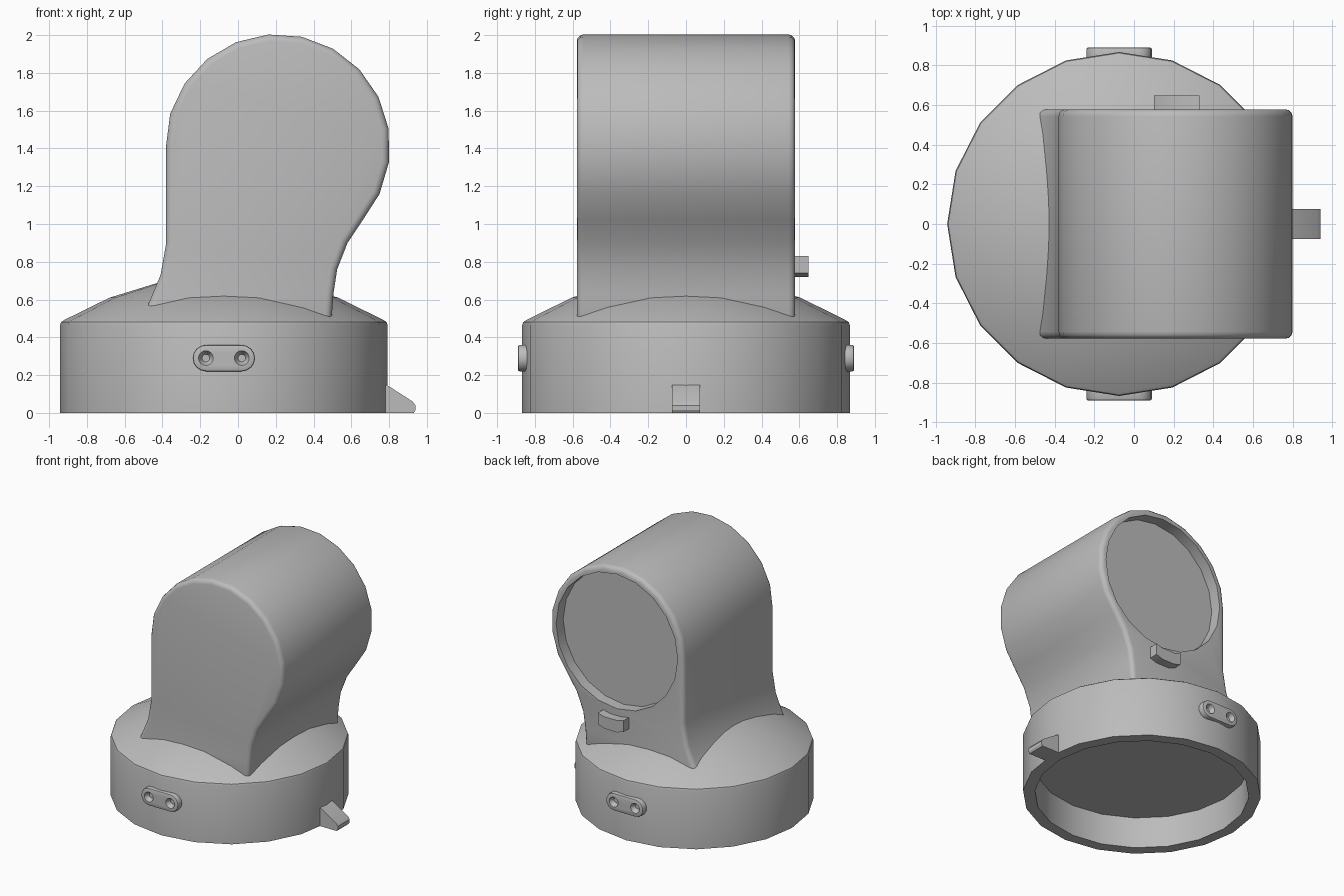
import bpy, bmesh, math
from mathutils import Matrix, Vector

cube = bpy.data.objects.get("Cube")
if cube:
    bpy.data.objects.remove(cube, do_unlink=True)

grey = bpy.data.materials.new("plain grey")
grey.use_nodes = True
GREY = (0.5, 0.5, 0.5, 1)
grey.diffuse_color = GREY
grey.node_tree.nodes["Principled BSDF"].inputs["Base Color"].default_value = GREY

BASE_X = -0.075          # axis of the round base
HEAD_X, HEAD_Z = 0.21, 1.41   # axis of the round head


def make(name, bm):
    bmesh.ops.recalc_face_normals(bm, faces=bm.faces)
    me = bpy.data.meshes.new(name)
    bm.to_mesh(me)
    bm.free()
    me.materials.append(grey)
    ob = bpy.data.objects.new(name, me)
    bpy.context.collection.objects.link(ob)
    return ob


def prism(name, outline, y0, y1):
    """Extrude an (x, z) outline from y0 to y1."""
    bm = bmesh.new()
    face = bm.faces.new([bm.verts.new((x, y0, z)) for x, z in outline])
    ext = bmesh.ops.extrude_face_region(bm, geom=[face])
    verts = [g for g in ext["geom"] if isinstance(g, bmesh.types.BMVert)]
    bmesh.ops.translate(bm, verts=verts, vec=(0, y1 - y0, 0))
    return make(name, bm)


def circle(cx, cz, r, n, start=0.0, sweep=360.0, closed=True):
    steps = n if closed else n - 1
    angles = [math.radians(start + sweep * i / steps) for i in range(n)]
    return [(cx + r * math.cos(a), cz + r * math.sin(a)) for a in angles]


def select(ob):
    bpy.ops.object.select_all(action="DESELECT")
    ob.select_set(True)
    bpy.context.view_layer.objects.active = ob


def bevel(ob, width, segments, limit=60):
    mod = ob.modifiers.new("bevel", "BEVEL")
    mod.width, mod.segments = width, segments
    mod.limit_method, mod.angle_limit = "ANGLE", math.radians(limit)
    select(ob)
    bpy.ops.object.modifier_apply(modifier=mod.name)


def cut(ob, cutter):
    mod = ob.modifiers.new("cut", "BOOLEAN")
    mod.operation, mod.object, mod.solver = "DIFFERENCE", cutter, "EXACT"
    select(ob)
    bpy.ops.object.modifier_apply(modifier=mod.name)
    bpy.data.objects.remove(cutter, do_unlink=True)


def smooth(ob, angle=35):
    select(ob)
    bpy.ops.object.shade_smooth_by_angle(angle=math.radians(angle))


# Round base: domed top, straight wall and a recess underneath
profile = [(0, 0.25), (0.78, 0.25), (0.78, 0), (0.867, 0), (0.867, 0.465),
           (0.862, 0.48), (0.845, 0.492), (0.605, 0.61), (0.345, 0.69), (0, 0.72)]
bm = bmesh.new()
pts = [bm.verts.new((-r, 0, z)) for r, z in profile]
edges = [bm.edges.new(pair) for pair in zip(pts, pts[1:])]
bmesh.ops.spin(bm, geom=pts + edges, cent=(0, 0, 0), axis=(0, 0, 1),
               angle=math.tau, steps=20)
bmesh.ops.remove_doubles(bm, verts=bm.verts, dist=0.0005)
bmesh.ops.translate(bm, verts=bm.verts, vec=(BASE_X, 0, 0))
smooth(make("base", bm))

# Head: rounded top on a flared neck, with a shallow round socket behind
outline = [(-0.57, 0.42), (-0.475, 0.575), (-0.41, 0.73), (-0.38, 0.9), (-0.38, 1.42)]
outline += circle(HEAD_X, HEAD_Z, 0.595, 12, 163, -188, False)
outline += [(0.66, 1.02), (0.58, 0.9), (0.525, 0.76), (0.505, 0.63), (0.49, 0.42)]
head = prism("head", outline, -0.578, 0.578)
bevel(head, 0.035, 3)
cut(head, prism("socket_cutter", circle(HEAD_X, HEAD_Z, 0.54, 20), 0.488, 0.7))
smooth(head)

# Small ledge below the socket
ledge = prism("socket_ledge", [(0.1, 0.74), (0.16, 0.72), (0.27, 0.72), (0.33, 0.74),
                               (0.33, 0.83), (0.27, 0.815), (0.16, 0.815), (0.1, 0.83)],
              0.55, 0.648)
smooth(ledge, 30)

# Wedge-shaped lip at the foot of the base
lip = prism("side_lip", [(0.75, 0), (0.93, 0), (0.94, 0.015), (0.94, 0.04),
                         (0.925, 0.06), (0.79, 0.147), (0.75, 0.147)], -0.075, 0.075)
smooth(lip, 30)

# Fixing plates on front and back, each with two countersunk holes
for side, name in ((-1, "front_plate"), (1, "back_plate")):
    shape = circle(0.02, 0.29, 0.07, 9, -90, 180, False)
    shape += circle(-0.17, 0.29, 0.07, 9, 90, 180, False)
    plate = prism(name, shape, side * 0.80, side * 0.89)
    bevel(plate, 0.01, 2)
    for x in (0.02, -0.17):
        bm = bmesh.new()
        bmesh.ops.create_cone(bm, cap_ends=True, segments=16, radius1=0.02,
                              radius2=0.042, depth=0.04)
        bm.transform(Matrix.Translation(Vector((x, side * 0.875, 0.29)))
                     @ Matrix.Rotation(-side * math.pi / 2, 4, "X"))
        cut(plate, make("hole_cutter", bm))
    smooth(plate)
